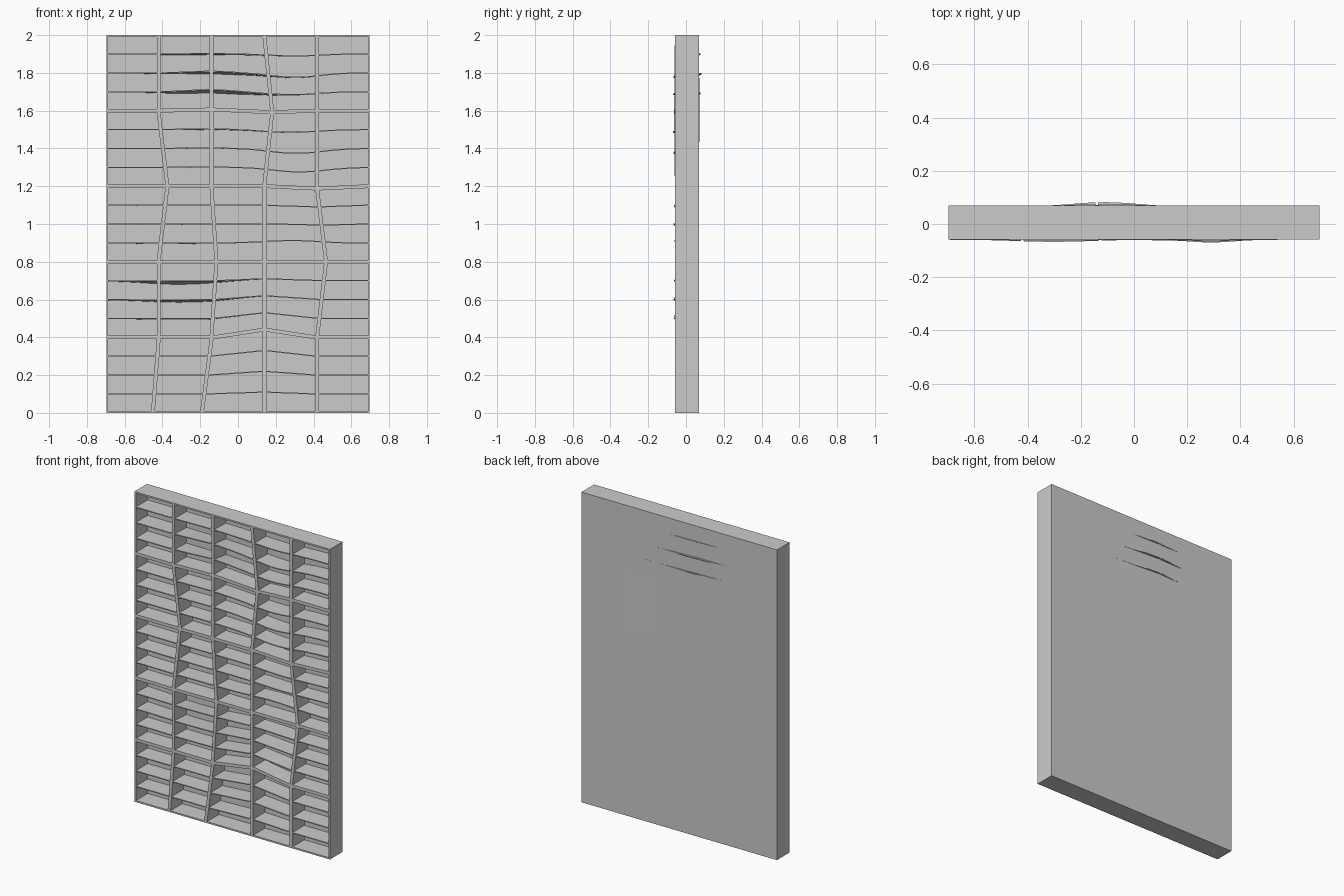
import bpy, bmesh, math
from mathutils import Vector

if "Cube" in bpy.data.objects:
    bpy.data.objects.remove(bpy.data.objects["Cube"])

FRONT, BACK = -0.059, 0.069   # depth range of the boxes
WALL, PANEL = 0.010, 0.008    # side wall and back panel thickness
SLAT = 0.006                  # thin shelf thickness
SEG = 8                       # segments along each thin shelf

# node grid: columns are x = -.697 ... .697, rows are z = 0 ... 2
XS = [-0.697, -0.42, -0.14, 0.14, 0.42, 0.697]
ZS = [0.0, 0.4, 0.8, 1.2, 1.6, 2.0]
DX = {(1, 0): -0.03, (2, 0): -0.05, (2, 2): 0.025, (4, 2): 0.045,
      (1, 3): 0.045, (3, 4): 0.04}
DZ = {(3, 1): 0.04, (4, 3): -0.012, (2, 4): 0.006, (3, 4): -0.008, (1, 2): -0.003}
DY = {(3, 4): -0.004, (2, 4): 0.002}


def node(i, j):
    return Vector((XS[i] + DX.get((i, j), 0), DY.get((i, j), 0), ZS[j] + DZ.get((i, j), 0)))


def bump(x, z, cx, cz, sx, sz):
    return math.exp(-((x - cx) / sx) ** 2 - ((z - cz) / sz) ** 2)


def wave(x, z):
    """Height offset, front-to-back tilt and depth offsets of a thin shelf."""
    dz = (-0.022 * bump(x, z, 0.32, 1.79, 0.17, 0.12)
          - 0.022 * bump(x, z, 0.30, 1.36, 0.17, 0.15)
          + 0.015 * bump(x, z, 0.30, 0.88, 0.20, 0.07)
          + 0.008 * bump(x, z, -0.14, 1.74, 0.16, 0.12))
    tilt = (-0.018 * bump(x, z, -0.12, 1.72, 0.26, 0.15)
            - 0.016 * bump(x, z, -0.30, 0.68, 0.24, 0.13))
    yf = (-0.012 * bump(x, z, 0.29, 1.60, 0.12, 0.25)
          - 0.008 * bump(x, z, -0.30, 0.60, 0.20, 0.12)
          - 0.008 * bump(x, z, 0.29, 1.03, 0.12, 0.10))
    yb = 0.016 * bump(x, z, -0.11, 1.79, 0.17, 0.16)
    return dz, tilt, yf, yb


def finish(bm, name):
    bmesh.ops.recalc_face_normals(bm, faces=bm.faces)
    me = bpy.data.meshes.new(name)
    bm.to_mesh(me)
    bm.free()
    ob = bpy.data.objects.new(name, me)
    bpy.context.collection.objects.link(ob)


def cell_box(name, c):
    """Open-fronted box whose outline is the quad c."""
    bm = bmesh.new()
    signs = [(1, 1), (-1, 1), (-1, -1), (1, -1)]

    def ring(y, inset):
        return [bm.verts.new((p.x + sx * inset, y + p.y, p.z + sz * inset))
                for p, (sx, sz) in zip(c, signs)]

    rings = [ring(BACK, 0), ring(FRONT, 0), ring(FRONT, WALL), ring(BACK - PANEL, WALL)]
    for a, b in zip(rings, rings[1:]):
        for k in range(4):
            bm.faces.new((a[k], a[(k + 1) % 4], b[(k + 1) % 4], b[k]))
    bm.faces.new(rings[0])
    bm.faces.new(rings[-1])
    finish(bm, name)


def thin_shelves(name, c):
    """Three wavy slats spanning the cell."""
    bm = bmesh.new()
    for q in (0.25, 0.5, 0.75):
        a, b = c[0].lerp(c[3], q), c[1].lerp(c[2], q)
        a.x += WALL / 2
        b.x -= WALL / 2
        prev = None
        for s in range(SEG + 1):
            p = a.lerp(b, s / SEG)
            dz, tilt, yf, yb = wave(p.x, p.z)
            zf, h = p.z + dz, SLAT / 2
            sec = [bm.verts.new(v) for v in (
                (p.x, FRONT + yf, zf - h), (p.x, FRONT + yf, zf + h),
                (p.x, BACK - 0.003 + yb, zf + tilt + h),
                (p.x, BACK - 0.003 + yb, zf + tilt - h))]
            if prev is None:
                bm.faces.new(sec)
            else:
                for k in range(4):
                    n = (k + 1) % 4
                    bm.faces.new((prev[k], prev[n], sec[n], sec[k]))
            prev = sec
        bm.faces.new(prev)
    finish(bm, name)


# five by five bookcase cells, each with its slats
for j in range(5):
    for i in range(5):
        quad = [node(i, j), node(i + 1, j), node(i + 1, j + 1), node(i, j + 1)]
        cell_box(f"cell_box_{j}_{i}", quad)
        thin_shelves(f"thin_shelves_{j}_{i}", quad)
